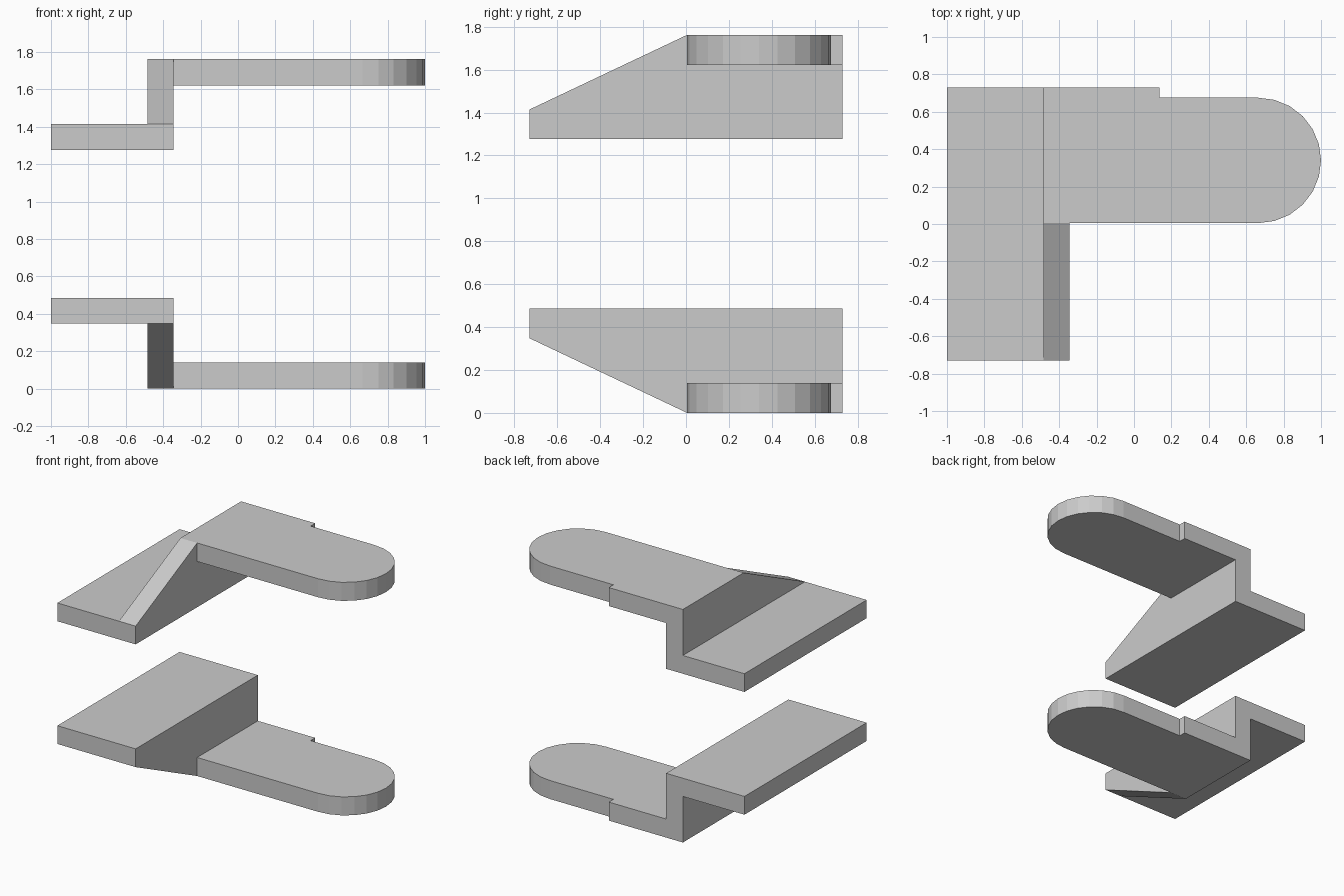
import bpy, bmesh
from math import sin, cos, pi, radians
from mathutils import Matrix, Vector

if "Cube" in bpy.data.objects:
    bpy.data.objects.remove(bpy.data.objects["Cube"])

HEIGHT, T = 1.762, 0.14          # total height, plate thickness
WEB_L, WEB_R = -0.485, -0.345    # upright web extents in x
Y0, Y1, FRONT = -0.73, 0.73, 0.005
FLANGE_Z, FLANGE_TOP = 0.348, 0.486


def prism(name, pts, vec):
    """Extrude a planar 3D outline along vec."""
    bm = bmesh.new()
    face = bm.faces.new([bm.verts.new(p) for p in pts])
    ext = bmesh.ops.extrude_face_region(bm, geom=[face])
    bmesh.ops.translate(bm, vec=Vector(vec),
                        verts=[v for v in ext["geom"] if isinstance(v, bmesh.types.BMVert)])
    bmesh.ops.recalc_face_normals(bm, faces=bm.faces)
    me = bpy.data.meshes.new(name)
    bm.to_mesh(me)
    bm.free()
    ob = bpy.data.objects.new(name, me)
    bpy.context.collection.objects.link(ob)
    return ob


def union(base, other):
    mod = base.modifiers.new("union", 'BOOLEAN')
    mod.operation, mod.solver, mod.object = 'UNION', 'EXACT', other
    bpy.context.view_layer.objects.active = base
    bpy.ops.object.modifier_apply(modifier=mod.name)
    bpy.data.objects.remove(other)


# Rounded tongue with a side step
R = 0.335
cx, cy = 1 - R, FRONT + R
tongue = [(WEB_L, FRONT)]
tongue += [(cx + R * cos(a), cy + R * sin(a))
           for a in (-pi / 2 + pi * i / 12 for i in range(13))]
tongue += [(0.135, FRONT + 2 * R), (0.135, Y1), (WEB_L, Y1)]
lower = prism("lower_bracket", [(x, y, 0) for x, y in tongue], (0, 0, T))

# Tapered upright web
web = [(Y0, FLANGE_TOP), (Y0, FLANGE_Z), (FRONT, 0), (Y1, 0), (Y1, FLANGE_TOP)]
union(lower, prism("web", [(WEB_L, y, z) for y, z in web], (WEB_R - WEB_L, 0, 0)))

# Flat mounting flange
flange = [(-1, Y0), (WEB_R, Y0), (WEB_R, Y1), (-1, Y1)]
union(lower, prism("flange", [(x, y, FLANGE_Z) for x, y in flange],
                   (0, 0, FLANGE_TOP - FLANGE_Z)))

# Merge coplanar faces
bm = bmesh.new()
bm.from_mesh(lower.data)
bmesh.ops.remove_doubles(bm, verts=bm.verts, dist=1e-5)
bmesh.ops.dissolve_limit(bm, angle_limit=radians(0.5), verts=bm.verts, edges=bm.edges)
bm.to_mesh(lower.data)
bm.free()

# Upper bracket: mirror image of the lower one
upper = bpy.data.objects.new("upper_bracket", lower.data.copy())
bpy.context.collection.objects.link(upper)
upper.data.transform(Matrix.Translation((0, 0, HEIGHT)) @ Matrix.Diagonal((1, 1, -1, 1)))
upper.data.flip_normals()
